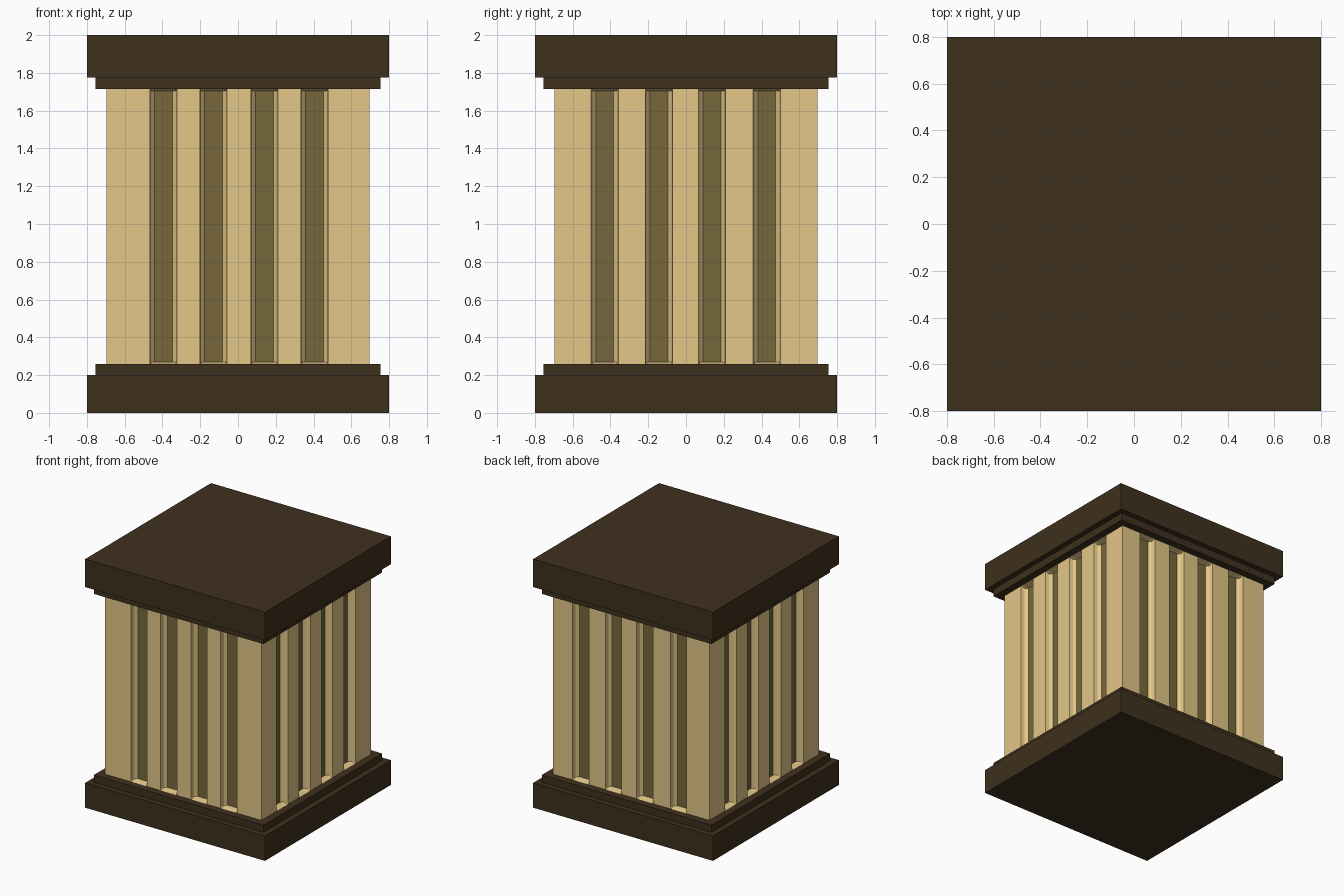
import bpy, bmesh
from math import pi, cos, sin

if "Cube" in bpy.data.objects:
    bpy.data.objects.remove(bpy.data.objects["Cube"])


def material(name, rgb):
    m = bpy.data.materials.new(name)
    m.diffuse_color = (*rgb, 1)
    m.use_nodes = True
    m.node_tree.nodes["Principled BSDF"].inputs["Base Color"].default_value = m.diffuse_color
    return m


tan = material("tan stone", (0.77, 0.57, 0.245))
brown = material("dark brown", (0.049, 0.030, 0.0122))
olive = material("dark olive", (0.184, 0.138, 0.045))


def loft(name, rings, mats, pick=lambda row, i: 0):
    """Skin a stack of matching closed rings and cap both ends."""
    bm = bmesh.new()
    loops = [[bm.verts.new(p) for p in ring] for ring in rings]
    n = len(loops[0])
    for row, (a, b) in enumerate(zip(loops, loops[1:])):
        for i in range(n):
            j = (i + 1) % n
            f = bm.faces.new((a[i], a[j], b[j], b[i]))
            f.material_index = pick(row, i)
    caps = [bm.faces.new(loops[0][::-1]), bm.faces.new(loops[-1])]
    bmesh.ops.recalc_face_normals(bm, faces=bm.faces[:])
    if n > 4:
        bmesh.ops.triangulate(bm, faces=caps)
    me = bpy.data.meshes.new(name)
    bm.to_mesh(me)
    bm.free()
    for m in mats:
        me.materials.append(m)
    ob = bpy.data.objects.new(name, me)
    bpy.context.collection.objects.link(ob)


def slab(name, h, z0, z1):
    corners = [(-h, -h), (h, -h), (h, h), (-h, h)]
    loft(name, [[(x, y, z) for x, y in corners] for z in (z0, z1)], [brown])


# Base and cap, each a slab with a thinner step
slab("base_slab", 0.8, 0, 0.2)
slab("base_step", 0.755, 0.2, 0.258)
slab("cap_step", 0.755, 1.715, 1.775)
slab("cap_slab", 0.8, 1.775, 2.0)

# Fluted shaft: four grooves per side, listed left to right seen from outside
H = 0.695
GROOVE = [(-0.072, 0), (-0.066, 0.03), (-0.047, 0.052),
          (0.047, 0.052), (0.066, 0.03), (0.072, 0)]
SIDES = [(-0.395, -0.13, 0.14, 0.405),    # front
         (-0.43, -0.143, 0.138, 0.428),   # right
         (-0.45, -0.16, 0.12, 0.42),      # back
         (-0.425, -0.14, 0.143, 0.43)]    # left
PER_SIDE = 1 + 4 * len(GROOVE)


def shaft_ring(z, depth):
    ring = []
    for i, centres in enumerate(SIDES):
        c, s = round(cos(i * pi / 2)), round(sin(i * pi / 2))
        pts = [(-H, -H)] + [(m + dx, -H + d * depth)
                            for m in centres for dx, d in GROOVE]
        ring += [(c * x - s * y, s * x + c * y, z) for x, y in pts]
    return ring


def groove_floor(row, i):
    """Olive on the groove floors, tan elsewhere."""
    k = i % PER_SIDE
    return int(row == 1 and k > 0 and (k - 1) % len(GROOVE) == 2)


# Grooves close with a short slope at both ends
loft("fluted_shaft", [shaft_ring(0.258, 0.02), shaft_ring(0.27, 1),
                      shaft_ring(1.703, 1), shaft_ring(1.715, 0.02)],
     [tan, olive], groove_floor)
